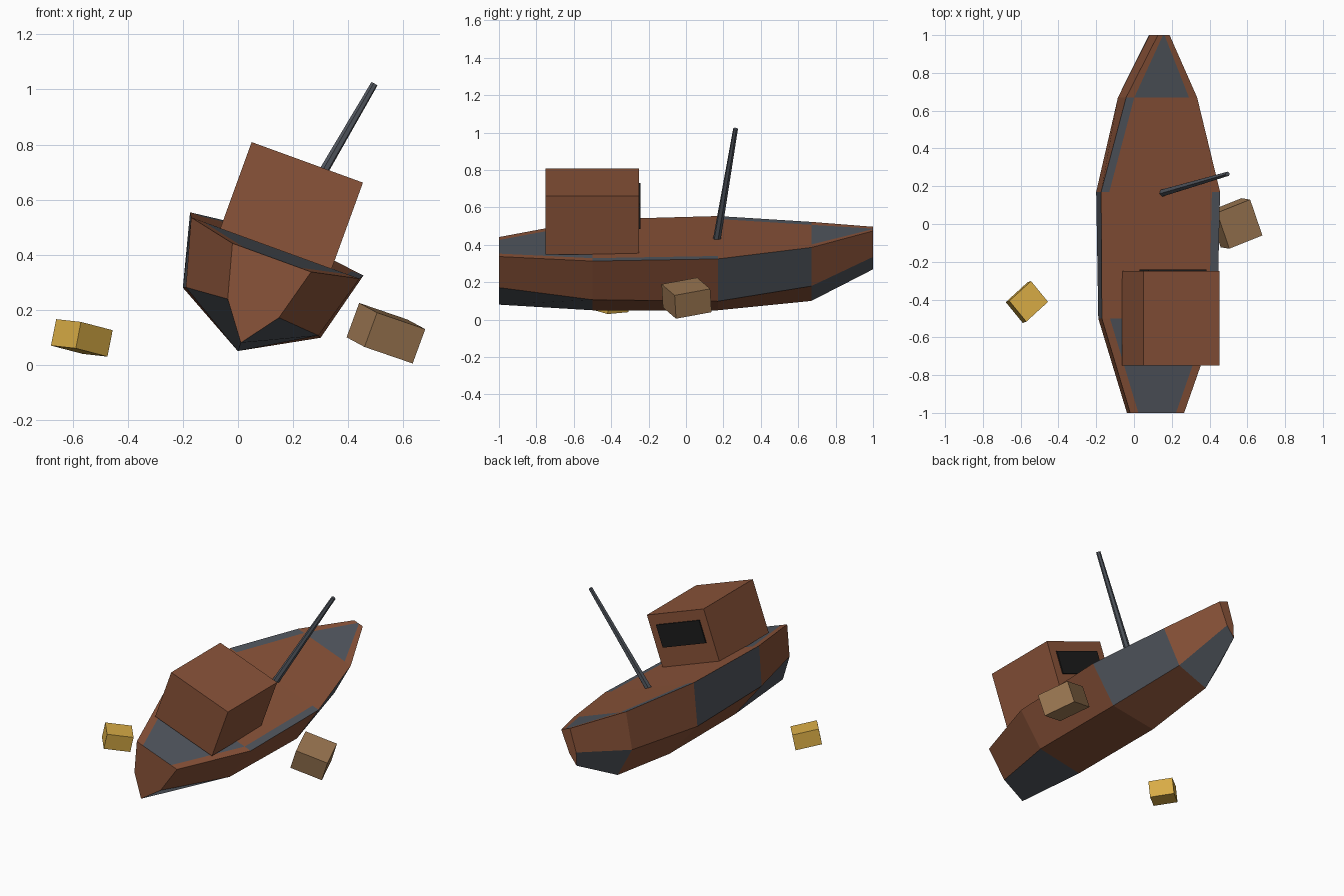
import bpy, bmesh, math
from mathutils import Vector, Matrix

if "Cube" in bpy.data.objects:
    bpy.data.objects.remove(bpy.data.objects["Cube"])

ROLL = Matrix.Rotation(math.radians(20), 4, 'Y')   # the boat lists to its right
MID = -0.018                                       # hull centreline before the roll


def material(name, rgb):
    m = bpy.data.materials.new(name)
    m.diffuse_color = (*rgb, 1)
    m.use_nodes = True
    m.node_tree.nodes["Principled BSDF"].inputs["Base Color"].default_value = m.diffuse_color
    return m


brown = material("rust_brown", (0.255, 0.087, 0.041))
grey = material("slate_grey", (0.084, 0.095, 0.114))
black = material("window_black", (0.012, 0.012, 0.012))
yellow = material("yellow", (0.70, 0.42, 0.062))
tan = material("crate_tan", (0.335, 0.187, 0.085))


def finish(name, bm, mats):
    bmesh.ops.recalc_face_normals(bm, faces=bm.faces)
    me = bpy.data.meshes.new(name)
    bm.to_mesh(me)
    bm.free()
    for m in mats:
        me.materials.append(m)
    ob = bpy.data.objects.new(name, me)
    bpy.context.collection.objects.link(ob)
    return ob


def box(name, centre, a, b, height, mat):
    """Box from two edge vectors and a height along their normal."""
    a, b = Vector(a), Vector(b)
    c = a.cross(b).normalized() * height
    bm = bmesh.new()
    bmesh.ops.create_cube(bm, size=1)
    for v in bm.verts:
        v.co = Vector(centre) + a * v.co.x + b * v.co.y + c * v.co.z
    return finish(name, bm, [mat])


# Hull: y, gunwale half width and height, chine half width and height, keel height
stations = [
    (-1.00, 0.152, 0.408, 0.099, 0.212, 0.079),
    (-0.50, 0.325, 0.445, 0.256, 0.200, 0.047),
    (0.17, 0.335, 0.461, 0.266, 0.195, 0.047),
    (0.67, 0.200, 0.477, 0.161, 0.243, 0.100),
    (1.00, 0.033, 0.510, 0.026, 0.360, 0.280),
]
bm = bmesh.new()
rings = []
for y, tw, tz, cw, cz, kz in stations:
    iw = max(tw - 0.046, 0.004)
    ring = [(0, kz), (cw, cz), (tw, tz), (iw, tz), (-iw, tz), (-tw, tz), (-cw, cz)]
    rings.append([bm.verts.new(ROLL @ Vector((x + MID, y, z))) for x, z in ring])

# Grey patches by strip: bottom 0/6, side 1/5, rim 2/4, deck 3
grey_segments = {0: (0, 3), 6: (0, 3), 3: (0, 3), 1: (2,), 2: (1,), 4: (2,), 5: (1,)}
for seg in range(4):
    for s in range(7):
        t = (s + 1) % 7
        f = bm.faces.new((rings[seg][s], rings[seg][t], rings[seg + 1][t], rings[seg + 1][s]))
        f.material_index = 1 if seg in grey_segments[s] else 0
bm.faces.new(rings[0])    # transom
bm.faces.new(rings[-1])   # bow end
finish("hull", bm, [brown, grey])

# Cabin with its forward window plate
right, fore = ROLL @ Vector((1, 0, 0)), Vector((0, 1, 0))
box("cabin", ROLL @ Vector((-0.015, -0.5, 0.61)), right * 0.43, fore * 0.5, 0.334, brown)
box("cabin_window", ROLL @ Vector((-0.014, -0.246, 0.642)), right * 0.326, fore * 0.008, 0.142, black)

# Mast: tapered six-sided pole
base, tip = Vector((0.152, 0.165, 0.43)), Vector((0.495, 0.265, 1.02))
axis = tip - base
bm = bmesh.new()
bmesh.ops.create_cone(bm, cap_ends=True, segments=6, radius1=0.021, radius2=0.013, depth=axis.length)
bmesh.ops.transform(bm, verts=bm.verts, matrix=Matrix.Translation((base + tip) / 2)
                    @ axis.to_track_quat('Z', 'Y').to_matrix().to_4x4())
finish("mast", bm, [grey])

# Floating crates
box("yellow_crate", (-0.567, -0.413, 0.098), (0.115, 0.105, -0.03), (-0.09, 0.11, 0.01), 0.098, yellow)
box("tan_crate", (0.537, 0.003, 0.115), (0.175, 0.07, -0.06), (-0.065, 0.19, 0.035), 0.133, tan)
